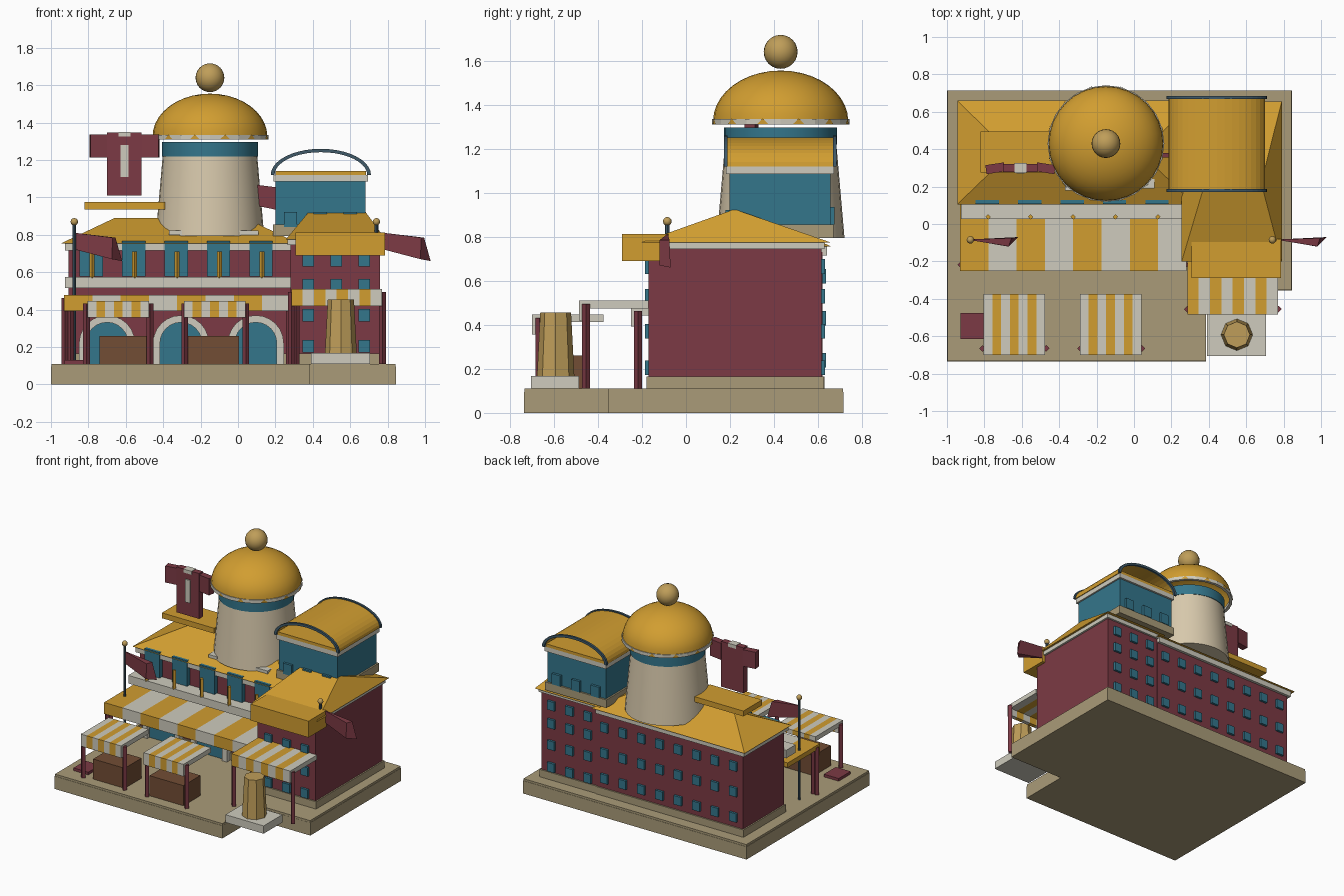
import bpy, bmesh
from math import pi, sin, cos
from mathutils import Matrix

if "Cube" in bpy.data.objects:
    bpy.data.objects.remove(bpy.data.objects["Cube"])

COL = dict(gold=(.64, .34, .03), maroon=(.2, .042, .058), teal=(.034, .18, .26),
           white=(.62, .6, .51), stone=(.4, .33, .19), sand=(.68, .58, .41),
           brown=(.17, .075, .035), brass=(.52, .34, .1), dark_teal=(.05, .1, .14))
MAT = {}
for n, c in COL.items():
    MAT[n] = bpy.data.materials.new(n)
    MAT[n].diffuse_color = (*c, 1)


def finish(name, bm, mat, smooth=False, recalc=True):
    if recalc:
        bmesh.ops.recalc_face_normals(bm, faces=bm.faces)
    me = bpy.data.meshes.new(name)
    bm.to_mesh(me)
    bm.free()
    ob = bpy.data.objects.new(name, me)
    bpy.context.collection.objects.link(ob)
    me.materials.append(MAT[mat])
    if smooth:
        bpy.ops.object.select_all(action='DESELECT')
        ob.select_set(True)
        bpy.context.view_layer.objects.active = ob
        bpy.ops.object.shade_smooth_by_angle(angle=0.6)
    return ob


def boxes(name, mat, *specs):
    """Each spec is x0, x1, y0, y1, z0, z1."""
    bm = bmesh.new()
    for x0, x1, y0, y1, z0, z1 in specs:
        m = Matrix.Translation(((x0+x1)/2, (y0+y1)/2, (z0+z1)/2)) @ Matrix.Diagonal((x1-x0, y1-y0, z1-z0, 1))
        bmesh.ops.create_cube(bm, size=1, matrix=m)
    return finish(name, bm, mat)


def cone(name, mat, x, y, z0, z1, r0, r1, n=32, smooth=True):
    bm = bmesh.new()
    bmesh.ops.create_cone(bm, cap_ends=True, segments=n, radius1=r0, radius2=r1, depth=z1-z0,
                          matrix=Matrix.Translation((x, y, (z0+z1)/2)))
    return finish(name, bm, mat, smooth)


def ball(name, mat, x, y, z, r, n=24):
    bm = bmesh.new()
    bmesh.ops.create_uvsphere(bm, u_segments=n, v_segments=n//2, radius=r, matrix=Matrix.Translation((x, y, z)))
    return finish(name, bm, mat, True)


def prism(name, mat, pts, axis, a, b):
    """Extrude a 2D outline along z (pts are x, y) or along y (pts are x, z)."""
    bm = bmesh.new()
    put = (lambda p, t: (p[0], p[1], t)) if axis == 'z' else (lambda p, t: (p[0], t, p[1]))
    lo = [bm.verts.new(put(p, a)) for p in pts]
    hi = [bm.verts.new(put(p, b)) for p in pts]
    bm.faces.new(lo)
    bm.faces.new(hi)
    for i in range(len(pts)):
        j = (i+1) % len(pts)
        bm.faces.new((lo[i], lo[j], hi[j], hi[i]))
    return finish(name, bm, mat)


def hip_roof(name, x0, x1, y0, y1, z0, rx0, rx1, ry, z1):
    bm = bmesh.new()
    a, b, c, d, e, f = [bm.verts.new(p) for p in ((x0, y0, z0), (x1, y0, z0), (x1, y1, z0), (x0, y1, z0),
                                                  (rx0, ry, z1), (rx1, ry, z1))]
    for q in ((a, b, f, e), (c, d, e, f), (b, c, f), (d, a, e), (d, c, b, a)):
        bm.faces.new(q)
    return finish(name, bm, 'gold')


def arc(cx, cz, rx, rz, n):
    return [(cx + rx*cos(pi*i/n), cz + rz*sin(pi*i/n)) for i in range(n+1)]


def awning(name, x0, x1, y0, y1, z, drop, n, first, post_y, sides):
    """Striped canopy with a front valance and diamond posts."""
    w = (x1-x0)/n
    for k, c in enumerate((first, 'white' if first == 'gold' else 'gold')):
        spec = []
        for i in range(k, n, 2):
            a, b = x0+i*w, x0+(i+1)*w
            spec += [(a, b, y0, y1, z-.035, z), (a, b, y0, y0+.03, z-drop, z-.035)]
        boxes(f"{name}_{c}_stripes", c, *spec)
    for i, x in enumerate(sides):
        cone(f"{name}_post_{i}", 'maroon', x, post_y, .11, z-.015, .018, .018, 4, False)


def window_grid(name, xs, zs, y0, y1, w=.06, h=.066):
    boxes(name, 'teal', *[(x-w/2, x+w/2, y0, y1, z-h/2, z+h/2) for x in xs for z in zs])


# Stepped plaza base
L = [(-1, -.735), (.385, -.735), (.385, -.355), (.845, -.355), (.845, .715), (-1, .715)]
prism('plaza_base', 'stone', L, 'z', 0, .095)
prism('plaza_paving', 'stone', [(x*.997, y*.997) for x, y in L], 'z', .095, .11)

# Main walls, footings and cornices
boxes('left_wing_walls', 'maroon', (-.905, .3, .14, .62, .11, .73))
boxes('right_wing_walls', 'maroon', (.28, .76, -.17, .615, .11, .76))
boxes('wall_footing', 'stone', (-.915, .3, .13, .63, .11, .165), (.27, .77, -.18, .625, .11, .165))
boxes('cornice', 'white', (-.925, .3, .115, .64, .715, .755), (.265, .775, -.185, .63, .745, .78))
hip_roof('left_wing_roof', -.945, .32, .105, .66, .755, -.66, .04, .38, .89)
hip_roof('right_wing_roof', .255, .79, -.2, .655, .775, .38, .68, .22, .925)
boxes('front_roof_block', 'gold', (.308, .785, -.29, -.08, .69, .812))

# Window rows
rows4 = (.205, .37, .53, .665)
window_grid('right_wing_front_windows', (.375, .525, .675), rows4, -.187, -.16)
window_grid('right_wing_back_windows', (.375, .525, .675), rows4, .6, .632)
window_grid('left_wing_back_windows', [-.83+.152*i for i in range(8)], (.24, .43, .62), .6, .637)

# Arcade of three arches
for i, cx in enumerate((-.7, -.305, .095)):
    outer = [(cx+.15, .11)] + arc(cx, .22, .15, .15, 12) + [(cx-.15, .11)]
    inner = [(cx+.112, .11)] + arc(cx, .22, .112, .112, 12) + [(cx-.112, .11)]
    prism(f'arch_frame_{i}', 'white', outer + inner[::-1], 'y', .09, .14)
    prism(f'arch_glass_{i}', 'teal', inner, 'y', .115, .14)

# Balcony, tall upper windows and slim poles
boxes('balcony', 'white', (-.925, .29, .028, .14, .515, .575))
xs = [-.785+.227*i for i in range(5)]
window_grid('upper_windows', xs, (.672,), .108, .145, .125, .19)
for i, x in enumerate(xs[:5]):
    cone(f'balcony_pole_{i}', 'gold', x+.005, .038, .57, .71, .014, .014, 4, False)

# Canopies and stalls
awning('long_awning', -.93, .28, -.25, .13, .478, .085, 8, 'gold', -.218, (-.925, -.895, .275, .31))
awning('side_awning', .285, .77, -.485, -.17, .51, .09, 8, 'gold', -.455, (.285, .772))
awning('stall_awning_left', -.805, -.475, -.7, -.375, .447, .09, 7, 'white', -.665, (-.81, -.47))
awning('stall_awning_right', -.29, .04, -.7, -.375, .447, .09, 7, 'white', -.665, (-.285, .042))
boxes('stall_counters', 'brown', (-.74, -.48, -.65, -.45, .11, .26), (-.275, .005, -.65, -.45, .11, .26))
boxes('ground_mat', 'maroon', (-.927, -.805, -.615, -.475, .11, .13))

# Monument
boxes('monument_plinth', 'white', (.39, .705, -.705, -.485, .11, .168))
cone('monument', 'brass', .55, -.592, .165, .455, .085, .07, 8, False)

# Tower with dome
TX, TY = -.15, .43
cone('tower_body', 'sand', TX, TY, .795, 1.22, .29, .253)
cone('tower_band', 'teal', TX, TY, 1.22, 1.297, .257, .257)
boxes('tower_base_trim', 'white', (-.37, -.3, .18, .26, .8, .822), (0, .11, .19, .26, .8, .822))
bm = bmesh.new()
bmesh.ops.create_uvsphere(bm, u_segments=32, v_segments=20, radius=1)
bmesh.ops.delete(bm, geom=[v for v in bm.verts if v.co.z < -.01], context='VERTS')
bmesh.ops.transform(bm, verts=bm.verts, matrix=Matrix.Translation((TX, TY, 1.325)) @ Matrix.Diagonal((.307, .307, .23, 1)))
finish('dome', bm, 'gold', True)
bm = bmesh.new()
N = 24
ring = [[bm.verts.new((TX+r*cos(2*pi*i/N), TY+r*sin(2*pi*i/N), z)) for i in range(N)]
        for r, z in ((.312, 1.31), (.312, 1.335), (.29, 1.335), (.29, 1.31))]
for k in range(4):
    for i in range(N):
        j = (i+1) % N
        bm.faces.new((ring[k][i], ring[k][j], ring[(k+1) % 4][j], ring[(k+1) % 4][i]))
finish('dome_rim', bm, 'white')
bm = bmesh.new()
for i in range(12):
    t = 2*pi*(i+.5)/12
    bm.faces.new([bm.verts.new((TX+.314*cos(t+d), TY+.314*sin(t+d), z))
                  for d, z in ((-.08, 1.313), (.08, 1.313), (0, 1.337))])
finish('dome_rim_points', bm, 'gold', recalc=False)
ball('dome_finial', 'brass', TX, TY, 1.64, .077)

# Rooftop hall with open barrel vault
boxes('hall_footing', 'stone', (.188, .695, .185, .67, .795, .855))
boxes('hall_walls', 'teal', (.2, .683, .197, .657, .84, 1.085))
boxes('hall_cornice', 'white', (.19, .695, .182, .672, 1.085, 1.12))
boxes('hall_ceiling', 'gold', (.2, .685, .182, .672, 1.12, 1.142))
window_grid('hall_front_windows', (.28, .44, .6), (.882,), .18, .2, .07, .08)
window_grid('hall_back_windows', (.28, .44, .6), (.895,), .65, .675, .07, .08)
prism('barrel_vault', 'gold', arc(.443, 1.12, .258, .132, 20) + arc(.443, 1.12, .252, .125, 20)[::-1], 'y', .185, .672)
trim = arc(.443, 1.12, .268, .14, 20) + arc(.443, 1.12, .248, .122, 20)[::-1]
for i, y in enumerate((.172, .668)):
    prism(f'vault_trim_{i}', 'dark_teal', trim, 'y', y, y+.016)

# Robe-shaped rooftop sign on its shelf
boxes('sign_shelf', 'gold', (-.82, -.39, .275, .495, .935, .975))
boxes('robe_sign', 'maroon', (-.7, -.515, .278, .322, 1.01, 1.348))
for s in (-1, 1):
    a = boxes('robe_sleeve_' + ('left' if s < 0 else 'right'), 'maroon', (-.05, .05, -.024, .024, -.062, .062))
    a.location = (-.607+s*.135, .298, 1.275)
    a.rotation_euler.z = -s*.15
boxes('robe_trim', 'white', (-.628, -.586, .27, .28, 1.11, 1.28), (-.64, -.574, .272, .325, 1.325, 1.351))

# Flags with poles and finials
for i, (x, zb, off) in enumerate(((-.875, .11, .01), (.74, .7, .045))):
    cone(f'flag_pole_{i}', 'dark_teal', x, -.085, zb, .86, .01, .01, 8)
    ball(f'flag_finial_{i}', 'brass', x, -.085, .87, .02, 12)
    bm = bmesh.new()
    fx = x+off
    near = [bm.verts.new(p) for p in ((fx, -.088, .81), (fx, -.088, .72), (fx, -.082, .72), (fx, -.082, .81))]
    far = [bm.verts.new(p) for p in ((fx+.195, -.12, .785), (fx+.19, -.12, .67), (fx+.245, -.07, .66), (fx+.21, -.075, .785))]
    bm.faces.new(near)
    bm.faces.new(far)
    for k in range(4):
        j = (k+1) % 4
        bm.faces.new((near[k], near[j], far[j], far[k]))
    finish(f'flag_{i}', bm, 'maroon')
prism('tower_flag', 'maroon', [(.08, 1.07), (.2, 1.055), (.2, .935), (.08, .96)], 'y', .355, .38)

for m in bpy.data.materials:
    if m.users and not m.is_grease_pencil:
        m.use_nodes = True
        m.node_tree.nodes["Principled BSDF"].inputs["Base Color"].default_value = m.diffuse_color
